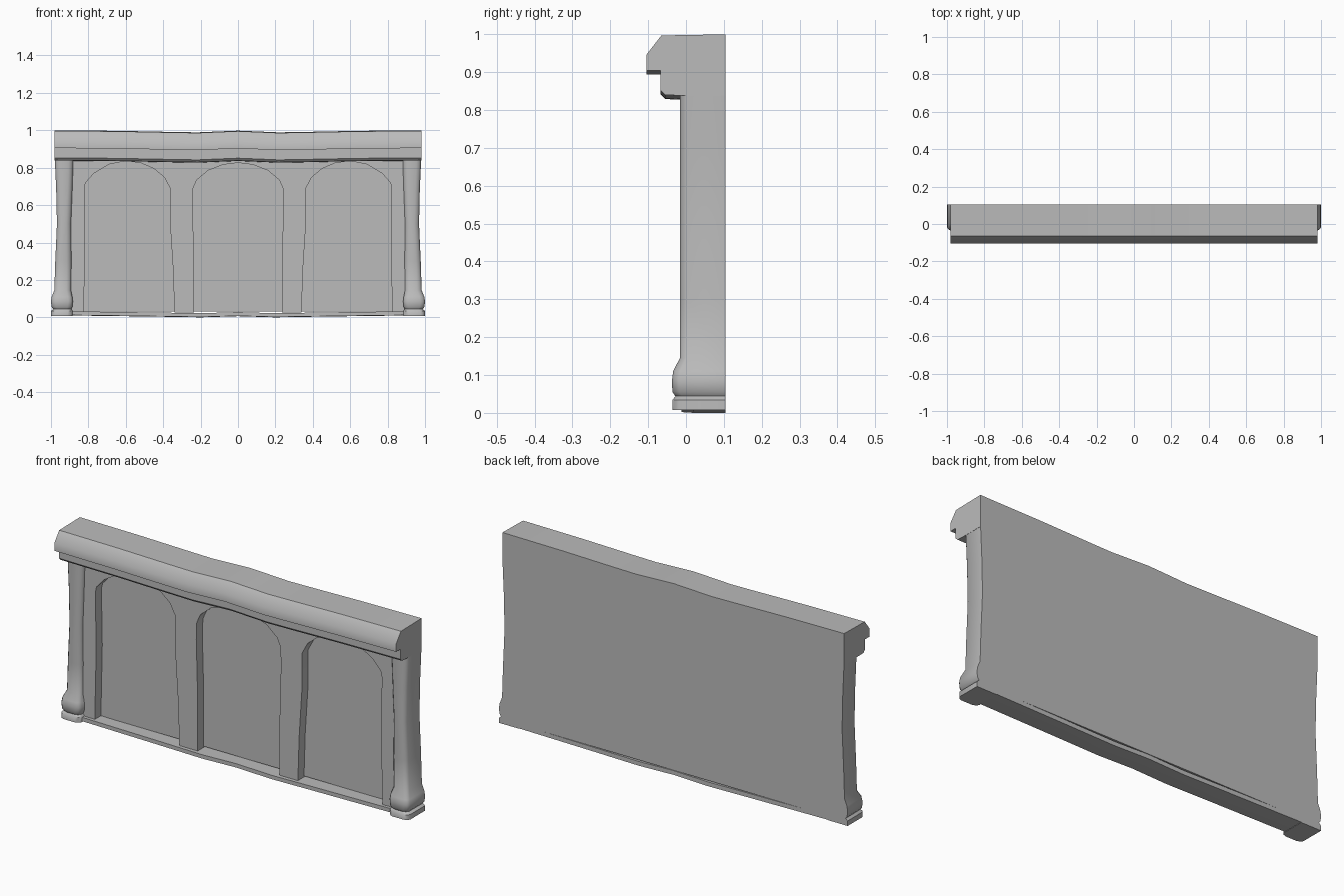
import bpy, bmesh
from mathutils import Vector

cube = bpy.data.objects.get("Cube")
if cube:
    bpy.data.objects.remove(cube, do_unlink=True)

stone = bpy.data.materials.new("grey stone")
stone.use_nodes = True
grey = (0.5, 0.5, 0.5, 1)
stone.diffuse_color = grey
stone.node_tree.nodes["Principled BSDF"].inputs["Base Color"].default_value = grey

BACK = 0.104


def finish(name, bm, smooth=None):
    bmesh.ops.recalc_face_normals(bm, faces=bm.faces)
    mesh = bpy.data.meshes.new(name)
    bm.to_mesh(mesh)
    bm.free()
    mesh.materials.append(stone)
    obj = bpy.data.objects.new(name, mesh)
    bpy.context.collection.objects.link(obj)
    if smooth:
        bpy.ops.object.select_all(action='DESELECT')
        obj.select_set(True)
        bpy.context.view_layer.objects.active = obj
        bpy.ops.object.shade_smooth_by_angle(angle=smooth)
    return obj


def loft(name, rings, smooth=None):
    """Skin a list of closed rings and cap both ends."""
    bm = bmesh.new()
    loops = [[bm.verts.new(p) for p in ring] for ring in rings]
    for a, b in zip(loops, loops[1:]):
        for i in range(len(a)):
            j = (i + 1) % len(a)
            bm.faces.new((a[i], a[j], b[j], b[i]))
    bm.faces.new(loops[0])
    bm.faces.new(loops[-1])
    return finish(name, bm, smooth)


def moulding(name, profile, half, wave, smooth):
    """Run a (y, z) profile along x with a gentle hand-cut sag."""
    stations = [(-x, w) for x, w in reversed(wave) if x > 0] + wave
    rings = [[(x * half, y, z + w) for y, z in profile] for x, w in stations]
    return loft(name, rings, smooth)


# Heavy top moulding
cornice = [(BACK, 1.0), (-0.065, 0.997), (-0.104, 0.947), (-0.104, 0.905),
           (-0.068, 0.905), (-0.068, 0.853), (-0.055, 0.84), (0.0, 0.838), (BACK, 0.838)]
moulding("top_moulding", cornice, 0.98,
         [(0, -0.002), (0.1, -0.006), (0.22, -0.011), (0.35, -0.009), (0.65, -0.003), (1, 0)], 0.7)

# Low sill
sill = [(BACK, 0.01), (BACK, 0.032), (-0.012, 0.032), (-0.012, 0.012), (0.02, 0.01)]
moulding("bottom_sill", sill, 0.9,
         [(0, -0.004), (0.22, -0.01), (0.5, -0.006), (1, 0)], 0.3)

# Recessed back panel
panel = [(0.055, 0.03), (0.055, 0.85), (BACK, 0.85), (BACK, 0.03)]
moulding("back_panel", panel, 0.895, [(0, 0), (1, 0)], None)

# Arcade front: one outline that runs up and over each arch
side_arch = [(0.34, 0.025), (0.347, 0.25), (0.363, 0.5), (0.363, 0.69), (0.395, 0.75),
             (0.45, 0.795), (0.52, 0.825), (0.6, 0.836), (0.69, 0.818), (0.77, 0.77),
             (0.815, 0.72), (0.822, 0.69), (0.817, 0.4), (0.825, 0.025)]
half_arch = [(0, 0.826), (0.08, 0.816), (0.16, 0.785), (0.22, 0.735), (0.24, 0.69),
             (0.243, 0.6), (0.235, 0.3), (0.235, 0.025)]
right_half = half_arch + side_arch + [(0.895, 0.025), (0.895, 0.85)]
outline = right_half + [(-x, z) for x, z in reversed(right_half) if x > 0]
bm = bmesh.new()
face = bm.faces.new([bm.verts.new((x, 0.005, z)) for x, z in outline])
ext = bmesh.ops.extrude_face_region(bm, geom=[face], use_keep_orig=True)
bmesh.ops.translate(bm, vec=Vector((0, 0.055, 0)),
                    verts=[v for v in ext["geom"] if isinstance(v, bmesh.types.BMVert)])
bmesh.ops.triangulate(bm, faces=[f for f in bm.faces if len(f.verts) > 4])
finish("arcade_front", bm, 0.5)

# End posts with waisted shaft, swollen foot and plinth: z, outer x, inner x, front y
sections = [(0.008, 1.0, 0.885, -0.036), (0.034, 1.0, 0.885, -0.036),
            (0.044, 0.988, 0.892, -0.028), (0.056, 0.997, 0.886, -0.036),
            (0.085, 1.0, 0.883, -0.037), (0.11, 0.996, 0.886, -0.034),
            (0.145, 0.982, 0.893, -0.016), (0.3, 0.977, 0.891, -0.016),
            (0.5, 0.968, 0.893, -0.016), (0.68, 0.972, 0.886, -0.016),
            (0.86, 0.98, 0.88, -0.016)]


def post_ring(side, z, outer, inner, front):
    c = 0.025
    pts = [(outer, BACK), (outer, front + 0.018), (outer - c * 0.4, front + 0.006),
           (outer - c, front), (inner + c, front), (inner + c * 0.4, front + 0.006),
           (inner, front + 0.018), (inner, BACK)]
    return [(side * x, y, z) for x, y in pts]


for side, label in ((1, "left"), (-1, "right")):
    loft(label + "_post", [post_ring(side, *s) for s in sections], 0.75)
